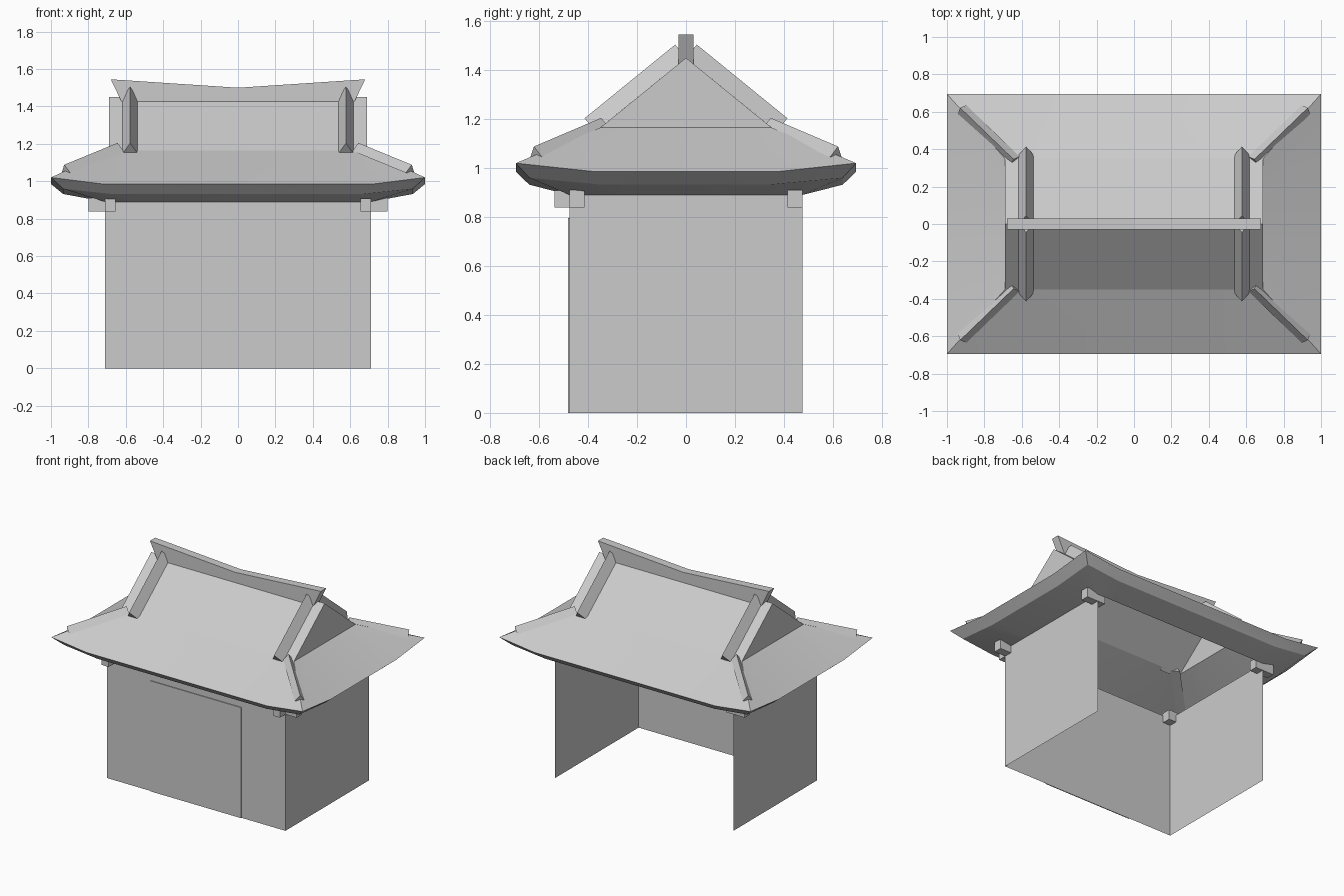
import bpy, bmesh
from mathutils import Vector

cube = bpy.data.objects.get("Cube")
if cube:
    bpy.data.objects.remove(cube)

GREY = (0.6, 0.6, 0.6, 1)
mat = bpy.data.materials.new("plain grey")
mat.use_nodes = True
mat.diffuse_color = GREY
bsdf = next(n for n in mat.node_tree.nodes if n.type == 'BSDF_PRINCIPLED')
bsdf.inputs["Base Color"].default_value = GREY


def finish(name, bm):
    bmesh.ops.recalc_face_normals(bm, faces=bm.faces[:])
    mesh = bpy.data.meshes.new(name)
    bm.to_mesh(mesh)
    bm.free()
    mesh.materials.append(mat)
    obj = bpy.data.objects.new(name, mesh)
    bpy.context.collection.objects.link(obj)
    return obj


def loft(name, rings, caps=True):
    """Join closed rings of equal length, with optional end caps."""
    bm = bmesh.new()
    loops = [[bm.verts.new(p) for p in ring] for ring in rings]
    for a, b in zip(loops, loops[1:]):
        for i in range(len(a)):
            j = (i + 1) % len(a)
            bm.faces.new((a[i], a[j], b[j], b[i]))
    if caps:
        bm.faces.new(loops[0])
        bm.faces.new(loops[-1])
    return finish(name, bm)


def box(name, lo, hi):
    rings = [[(lo[0], lo[1], z), (hi[0], lo[1], z), (hi[0], hi[1], z), (lo[0], hi[1], z)]
             for z in (lo[2], hi[2])]
    return loft(name, rings)


def ridge_bar(name, start, end, half_width, height):
    """Triangular bar lying along a roof slope."""
    start, end = Vector(start), Vector(end)
    along = (end - start).normalized()
    side = along.cross(Vector((0, 0, 1))).normalized()
    up = side.cross(along)
    loft(name, [[p + side * half_width, p + up * height, p - side * half_width]
                for p in (start, end)])


def eave_ring(x, y, corner_z, mid_z):
    """Rectangle with bend points, so that its corners can sweep up."""
    bx, by = x * 0.72, y * 0.53
    return [(-x, -y, corner_z), (-bx, -y, mid_z), (bx, -y, mid_z),
            (x, -y, corner_z), (x, -by, mid_z), (x, by, mid_z),
            (x, y, corner_z), (bx, y, mid_z), (-bx, y, mid_z),
            (-x, y, corner_z), (-x, by, mid_z), (-x, -by, mid_z)]


WX, WY, WALL_TOP = 0.71, 0.475, 0.89
GX, GY, GABLE_Z, APEX = 0.69, 0.35, 1.165, 1.45

# Walls, open at the back and without a floor
bm = bmesh.new()
plan = [(-WX, WY), (-WX, -WY), (WX, -WY), (WX, WY)]
low = [bm.verts.new((x, y, 0)) for x, y in plan]
high = [bm.verts.new((x, y, WALL_TOP)) for x, y in plan]
for i in range(3):
    bm.faces.new((low[i], low[i + 1], high[i + 1], high[i]))
finish("walls", bm)

# Door plate on the front
box("door", (-0.36, -WY - 0.006, 0), (0.36, -WY, 0.795))

# Lower roof: soffit, slanted fascia and swept-up skirt
skirt = loft("roof_skirt", [
    eave_ring(WX, WY, WALL_TOP, WALL_TOP),
    eave_ring(0.935, 0.64, 0.96, 0.932),
    eave_ring(1.0, 0.695, 1.02, 0.985),
    eave_ring(GX, GY, GABLE_Z, GABLE_Z)], caps=False)
bpy.ops.object.select_all(action='DESELECT')
skirt.select_set(True)
bpy.context.view_layer.objects.active = skirt
bpy.ops.object.shade_smooth_by_angle(angle=0.3)

# Upper gabled roof, hollow and open underneath
bm = bmesh.new()
ends = [[bm.verts.new(p) for p in ((x, -GY, GABLE_Z), (x, 0, APEX), (x, GY, GABLE_Z))]
        for x in (-GX, GX)]
for end in ends:
    bm.faces.new(end)
for i in range(2):
    bm.faces.new((ends[0][i], ends[0][i + 1], ends[1][i + 1], ends[1][i]))
finish("gable_roof", bm)

# Main ridge beam, dipping at the middle with flared ends
loft("main_ridge", [
    [(xb, -0.03, 1.42), (xb, 0.03, 1.42), (xt, 0.03, zt), (xt, -0.03, zt)]
    for xb, xt, zt in ((-0.62, -0.68, 1.545), (0, 0, 1.5), (0.62, 0.68, 1.545))])

# Sloping ridges, hip ridges and beam ends at each corner
for sx, x_name in ((1, "left"), (-1, "right")):
    for sy, y_name in ((-1, "front"), (1, "back")):
        tag = y_name + "_" + x_name
        ridge_bar("sloping_ridge_" + tag, (sx * 0.577, 0, APEX),
                  (sx * 0.577, sy * 0.37, 1.149), 0.04, 0.07)
        ridge_bar("hip_ridge_" + tag, (sx * 0.635, sy * 0.337, 1.162),
                  (sx * 0.92, sy * 0.612, 1.045), 0.033, 0.045)
        xs = sorted((sx * 0.65, sx * 0.8))
        ys = sorted((sy * 0.415, sy * WY))
        box("side_beam_end_" + tag, (xs[0], ys[0], 0.838), (xs[1], ys[1], 0.91))
    xs = sorted((sx * 0.655, sx * WX))
    box("front_beam_end_" + x_name, (xs[0], -0.537, 0.838), (xs[1], -0.415, 0.908))
